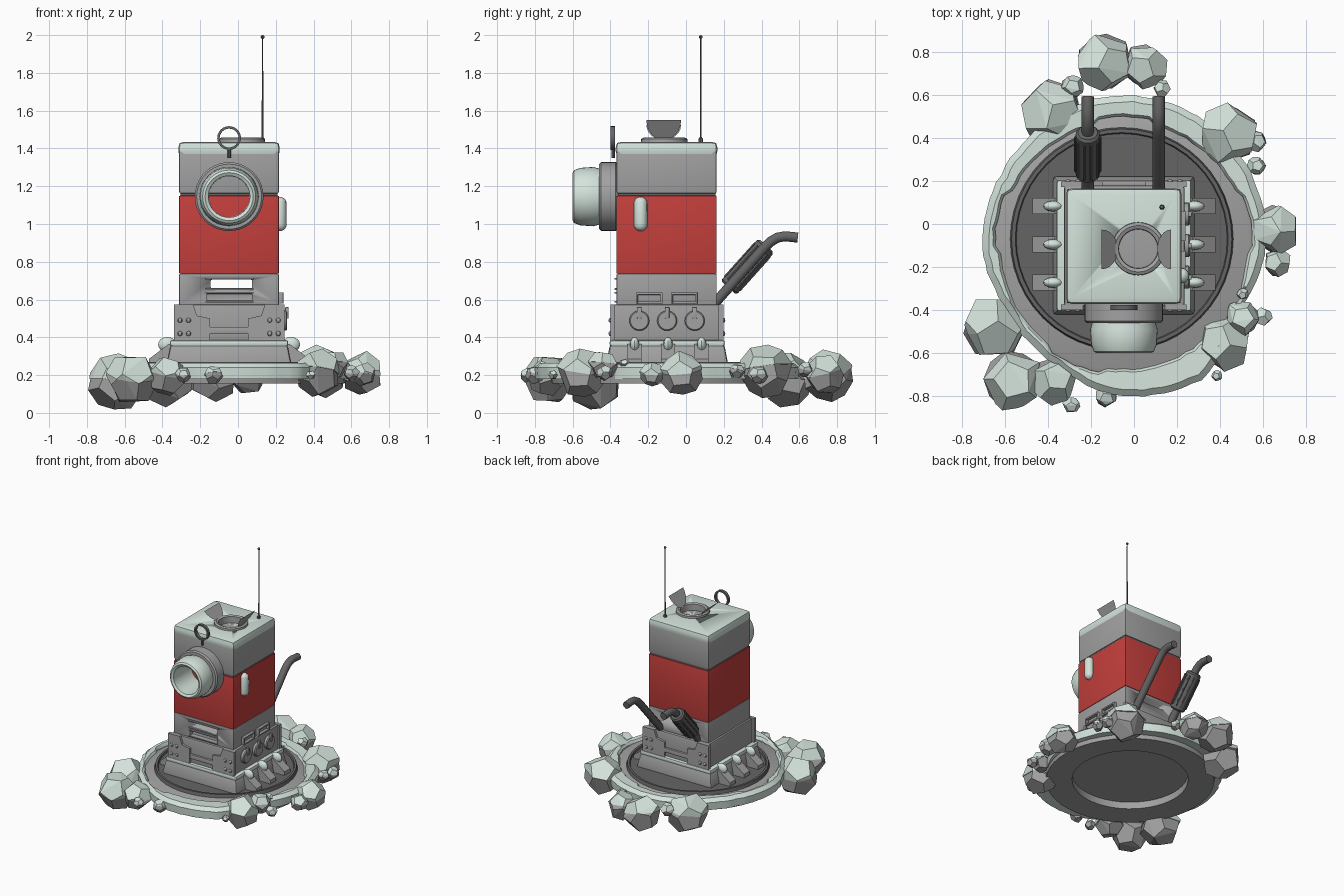
import bpy, bmesh, math, random
from mathutils import Vector, Matrix

if "Cube" in bpy.data.objects:
    bpy.data.objects.remove(bpy.data.objects["Cube"])
random.seed(4)
CX, CY = -0.047, -0.10


def mat(name, c):
    m = bpy.data.materials.new(name)
    m.diffuse_color = (*c, 1)
    m.use_nodes = True
    m.node_tree.nodes["Principled BSDF"].inputs["Base Color"].default_value = m.diffuse_color
    return m


SNOW = mat("snow", (0.66, 0.77, 0.71))
RED = mat("red_paint", (0.55, 0.05, 0.045))
DARK = mat("dark_metal", (0.13, 0.13, 0.13))
GREY = mat("grey_metal", (0.36, 0.36, 0.36))


def finish(bm, name, m=GREY, smooth=True):
    bmesh.ops.recalc_face_normals(bm, faces=bm.faces)
    me = bpy.data.meshes.new(name)
    bm.to_mesh(me)
    bm.free()
    ob = bpy.data.objects.new(name, me)
    bpy.context.collection.objects.link(ob)
    if m:
        me.materials.append(m)
    if smooth:
        bpy.ops.object.select_all(action='DESELECT')
        ob.select_set(True)
        bpy.context.view_layer.objects.active = ob
        bpy.ops.object.shade_smooth_by_angle(angle=math.radians(35))
    return ob


def box(name, x, y, z, m=GREY, bev=0.01, taper=1.0):
    bm = bmesh.new()
    bmesh.ops.create_cube(bm, size=1)
    for v in bm.verts:
        t = taper if v.co.z > 0 else 1
        v.co = Vector(((x[0] + x[1]) / 2 + v.co.x * t * (x[1] - x[0]),
                       (y[0] + y[1]) / 2 + v.co.y * t * (y[1] - y[0]),
                       z[0] if v.co.z < 0 else z[1]))
    if bev:
        bmesh.ops.bevel(bm, geom=bm.edges[:], offset=bev, segments=2, profile=0.6, affect='EDGES')
    return finish(bm, name, m)


def lathe(name, prof, loc, rot=Matrix(), m=GREY, n=32, closed=True):
    """Revolve (radius, height) points around local z."""
    bm = bmesh.new()
    rings = [[bm.verts.new((r * math.cos(a * math.tau / n), r * math.sin(a * math.tau / n), h))
              for a in range(n)] for r, h in prof]
    for i in range(len(rings) if closed else len(rings) - 1):
        A, B = rings[i], rings[(i + 1) % len(rings)]
        for k in range(n):
            bm.faces.new((A[k], A[(k + 1) % n], B[(k + 1) % n], B[k]))
    bmesh.ops.remove_doubles(bm, verts=bm.verts, dist=1e-5)
    bm.transform(Matrix.Translation(loc) @ rot.to_4x4())
    return finish(bm, name, m)


def cyl(name, r, h, loc, rot=Matrix(), m=GREY, n=16):
    c = min(0.006, r * 0.3)
    return lathe(name, [(0, 0), (r, 0), (r, h - c), (r - c, h), (0, h)], loc, rot, m, n, False)


def ball(name, loc, s, m=GREY, seg=12):
    bm = bmesh.new()
    bmesh.ops.create_uvsphere(bm, u_segments=seg, v_segments=8, radius=1)
    bm.transform(Matrix.Translation(loc) @ Matrix.Diagonal((*s, 1)))
    return finish(bm, name, m)


def prism(name, pts, axis, lo, hi, m=GREY):
    """Extrude a 2D outline along x or y."""
    bm = bmesh.new()
    f = bm.faces.new([bm.verts.new((lo, a, b) if axis == 'x' else (a, lo, b)) for a, b in pts])
    g = bmesh.ops.extrude_face_region(bm, geom=[f])['geom']
    d = Vector((hi - lo, 0, 0)) if axis == 'x' else Vector((0, hi - lo, 0))
    bmesh.ops.translate(bm, verts=[v for v in g if isinstance(v, bmesh.types.BMVert)], vec=d)
    return finish(bm, name, m)


def cut(ob, cutter):
    md = ob.modifiers.new("cut", 'BOOLEAN')
    md.object, md.solver = cutter, 'EXACT'
    dg = bpy.context.evaluated_depsgraph_get()
    me = bpy.data.meshes.new_from_object(ob.evaluated_get(dg))
    ob.modifiers.remove(md)
    ob.data = me
    bpy.data.objects.remove(cutter)


RX, RY = Matrix.Rotation(math.pi / 2, 3, 'X'), Matrix.Rotation(math.pi / 2, 3, 'Y')

# Round ground slab with recessed underside, dark turntable disc
lathe("ground_slab", [(0, .215), (.42, .215), (.42, .16), (.61, .155), (.62, .225), (.58, .245), (0, .245)],
      (CX, CY, 0), n=48, closed=False)
lathe("turntable", [(0, .256), (.49, .256), (.495, .27), (.512, .27), (.52, .24), (0, .24)],
      (CX - .01, CY + .03, 0), m=DARK, n=48, closed=False)

# Ragged snow ring around the slab
R = [.66, .68, .69, .70, .68, .66, .66, .62, .64, .70, .72, .61]
bm, rings, N = bmesh.new(), [], 96
for i in range(N):
    t = i / N * 12
    k, f = int(t), t - int(t)
    ro = R[k] * (1 - f) + R[(k + 1) % 12] * f + random.uniform(-.004, .004)
    ri = .575 + (.025 if (i // 7) % 3 == 0 else 0) + random.uniform(-.004, .004)
    a = i / N * math.tau
    rings.append([bm.verts.new((CX + r * math.cos(a), CY + r * math.sin(a), z)) for r, z in
                  [(ri, .19), (ri, .245), (ri + .012, .262), (ro - .03, .265), (ro, .24), (ro - .005, .18)]])
for i in range(N):
    A, B = rings[i], rings[(i + 1) % N]
    for j in range(6):
        bm.faces.new((A[j], B[j], B[(j + 1) % 6], A[(j + 1) % 6]))
finish(bm, "snow_ring", SNOW)

# Snow-capped rocks: x, y, z, radius
ROCKS = [(-.14, .75, .19, .13), (.05, .735, .2, .1), (-.38, .525, .17, .14), (-.285, .64, .22, .05),
         (.44, .42, .22, .132), (.57, .385, .2, .045), (.57, .27, .22, .04), (.66, -.025, .205, .108),
         (.665, -.18, .2, .06), (-.645, -.48, .155, .14), (-.56, -.725, .175, .13), (-.375, -.73, .19, .1),
         (-.29, -.84, .2, .038), (-.13, -.8, .2, .048), (.42, -.55, .21, .12), (.505, -.435, .25, .075),
         (.6, -.43, .21, .04), (.385, -.705, .2, .024), (.13, .63, .23, .038), (.505, -.325, .26, .025)]
for i, (x, y, z, r) in enumerate(ROCKS):
    ico = bmesh.new()
    bmesh.ops.create_icosphere(ico, subdivisions=1, radius=1)
    pts = [f.calc_center_median().normalized() * random.uniform(.98, 1.13) for f in ico.faces]
    ico.free()
    turn = Matrix.Rotation(random.uniform(0, 6), 4, 'Z') @ Matrix.Rotation(random.uniform(0, 1), 4, 'X')
    for name, s, m in (("rock", 1, GREY), ("rock_snow", 1.05, SNOW)):
        bm = bmesh.new()
        for p in pts:
            bm.verts.new(p * r * s)
        hull = bmesh.ops.convex_hull(bm, input=bm.verts)
        bmesh.ops.delete(bm, geom=[v for v in hull['geom_interior'] if isinstance(v, bmesh.types.BMVert)],
                         context='VERTS')
        bmesh.ops.dissolve_limit(bm, angle_limit=math.radians(9), verts=bm.verts, edges=bm.edges)
        bm.transform(Matrix.Translation((x, y, z)) @ turn)
        if m == SNOW:
            tilt = (random.uniform(-.25, .25), random.uniform(-.25, .25), 1)
            bmesh.ops.bisect_plane(bm, geom=bm.verts[:] + bm.edges[:] + bm.faces[:],
                                   plane_co=(x, y, z + r * .15), plane_no=tilt, clear_inner=True)
            bmesh.ops.holes_fill(bm, edges=bm.edges)
        finish(bm, f"{name}_{i}", m, False)

# Skirt, lower block, neck, red band and head
box("skirt", (-.38, .285), (-.425, .225), (.25, .365), taper=.93, bev=.02)
box("skirt_snow", (-.36, .266), (-.405, .205), (.352, .385), SNOW, .014)
box("lower_block", (-.325, .235), (-.382, .18), (.37, .575), bev=.015)
neck = box("neck", (-.312, .217), (-.368, .162), (.57, .737), bev=.008)
cut(neck, box("slot_cutter", (-.145, .075), (-.6, .4), (.66, .705), bev=.008))
cut(neck, box("lower_slot_cutter", (-.165, .075), (-.6, -.34), (.592, .632), bev=.008))
box("red_band", (-.312, .217), (-.368, .162), (.737, 1.15), RED, .006)
box("seam", (-.305, .21), (-.361, .155), (1.14, 1.17), DARK, 0)
box("head", (-.312, .217), (-.368, .162), (1.16, 1.4), bev=.014)
roof = box("roof_snow", (-.316, .221), (-.372, .166), (1.355, 1.435), SNOW, .03)
cut(roof, lathe("hatch_cutter", [(0, 1.40), (.092, 1.40), (.092, 1.6), (0, 1.6)], (.02, -.115, 0), closed=False))

# Slot rims, corner armour and rivets on front and back
for z0, z1 in ((.65, .66), (.705, .715), (.584, .592), (.632, .64)):
    box("slot_rim", (-.172, .082), (-.378, -.36), (z0, z1), bev=.002)
for sx in (-1, 1):
    for y0, y1 in ((-.4, -.375), (.173, .198)):
        P = [(CX + sx * a, b) for a, b in ((.292, .375), (.1, .375), (.1, .5), (.17, .515), (.19, .575), (.292, .575))]
        prism("corner_armour", P, 'y', y0, y1)
        for dz in (.42, .49):
            for dx in (.215, .26):
                ball("rivet", (CX + sx * dx, y0 if y0 < 0 else y1, dz), (.013, .01, .013), seg=8)
for y in (-.398, .178):
    box("vent_bar", (-.19, .095), (y, y + .02), (.42, .455), bev=.005)

# Side fins with snow lumps
for sx in (-1, 1):
    for y in (.083, -.095, -.272):
        o = lambda d: CX + sx * d
        prism("side_fin", [(o(.25), .25), (o(.425), .25), (o(.425), .285), (o(.32), .365), (o(.25), .365)],
              'y', y - .037, y + .037)
        ball("fin_snow", (o(.328), y, .362), (.048, .025, .04), SNOW)

# Round hatches and frames on the right side
for y in (-.247, -.1, .046):
    cyl("side_cap", .053, .03, (.23, y, .488), RY, n=24)
    box("cap_latch", (.25, .268), (y - .012, y + .012), (.5, .56), bev=.004)
for y in (-.195, -.01):
    for a, b, c, d in ((-.07, -.06, .578, .635), (.06, .07, .578, .635), (-.07, .07, .625, .637), (-.06, .06, .578, .59)):
        box("side_frame", (.21, .24), (y + a, y + b), (c, d), bev=.002)

# Capsule on the right side
bm = bmesh.new()
bmesh.ops.create_uvsphere(bm, u_segments=16, v_segments=12, radius=.036)
for v in bm.verts:
    v.co.z += .055 if v.co.z > .001 else -.055
bm.transform(Matrix.Translation((.221, -.24, 1.053)))
finish(bm, "side_capsule", SNOW)

# Scope: collar and open barrel
lathe("scope_collar", [(.12, 0), (.17, 0), (.182, .012), (.182, .09), (.172, .1), (.12, .1)],
      (CX, -.36, 1.145), RX, n=40)
lathe("scope_barrel", [(.108, 0), (.148, .09), (.148, .1), (.157, .13), (.152, .2), (.14, .232), (.127, .24),
                       (.11, .23)], (CX, -.36, 1.145), RX, SNOW, 40)

# Ring sight above the scope
lathe("ring_sight", [(.05, 0), (.063, 0), (.063, .022), (.05, .022)], (CX, -.377, 1.455), RX, DARK, 24)
cyl("sight_post", .009, .05, (CX, -.385, 1.35), m=DARK, n=8)

# Roof hatch rim and two open half-round flaps
lathe("hatch_rim", [(.09, 1.4), (.125, 1.42), (.122, 1.45), (.108, 1.457), (.092, 1.45)], (.02, -.115, 0), n=32)
for hx, hz, tx, tz in ((-.075, 1.445, -.15, 1.525), (.108, 1.445, .172, 1.55)):
    bm = bmesh.new()
    out = []
    for k in range(13):
        a = math.pi * k / 12
        s = math.sin(a)
        out.append(bm.verts.new((tx + (hx - tx) * s, -.118 + .092 * math.cos(a), tz + (hz - tz) * s)))
    bm.faces.new(out)
    bmesh.ops.solidify(bm, geom=bm.faces[:], thickness=.008)
    finish(bm, "hatch_flap", GREY)

# Antenna
lathe("antenna", [(0, 1.42), (.012, 1.42), (.012, 1.45), (.005, 1.46), (.003, 1.99), (0, 1.99)],
      (.13, .078, 0), m=DARK, n=8, closed=False)
ball("antenna_tip", (.13, .078, 1.99), (.01, .01, .01), DARK, 8)

# Exhaust pipes at the back
for x in (-.215, .115):
    cu = bpy.data.curves.new("exhaust_pipe", 'CURVE')
    cu.dimensions, cu.bevel_depth, cu.bevel_resolution, cu.use_fill_caps = '3D', .028, 3, True
    sp = cu.splines.new('POLY')
    path = [(.12, .545), (.42, .88), (.45, .908), (.485, .928), (.525, .935), (.592, .928)]
    sp.points.add(len(path) - 1)
    for p, (y, z) in zip(sp.points, path):
        p.co = (x, y, z, 1)
    cu.materials.append(DARK)
    bpy.context.collection.objects.link(bpy.data.objects.new("exhaust_pipe", cu))
Q = Vector((0, .3, .335)).to_track_quat('Z', 'Y').to_matrix()
start = Vector((-.215, .225, .662))
lathe("muffler", [(0, 0), (.045, 0), (.056, .012), (.056, .288), (.045, .3), (0, .3)], start, Q, DARK, 20, False)
for k in range(10):
    a = k * math.tau / 10
    p = start + Q @ Vector((.056 * math.cos(a), .056 * math.sin(a), .03))
    cyl("muffler_rib", .007, .24, p, Q, DARK, 6)
